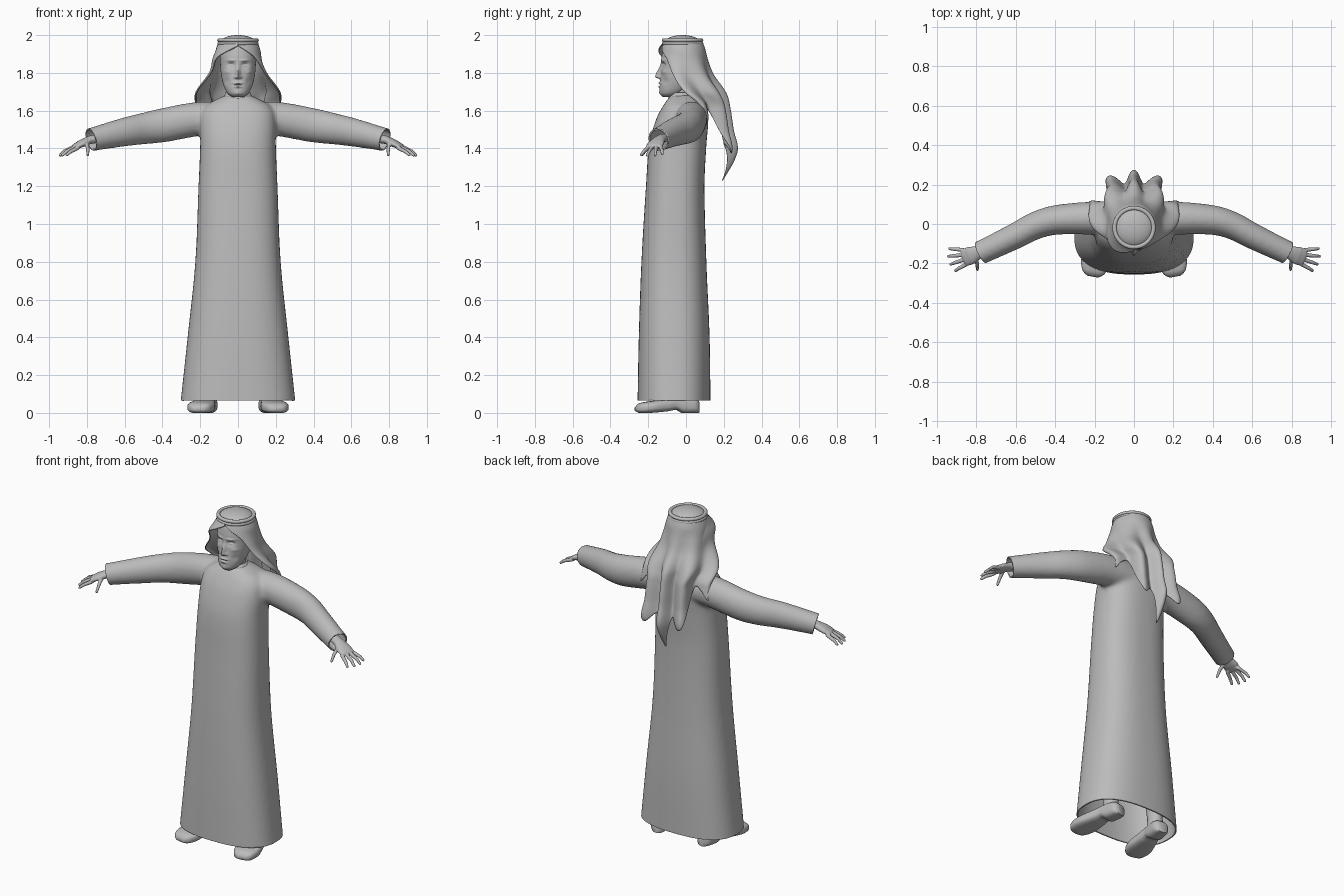
import bpy, bmesh, math
from mathutils import Vector, Matrix

if "Cube" in bpy.data.objects:
    bpy.data.objects.remove(bpy.data.objects["Cube"])

GREY = bpy.data.materials.new("plain grey")
GREY.use_nodes = True
GREY.diffuse_color = (0.5, 0.5, 0.5, 1)
GREY.node_tree.nodes["Principled BSDF"].inputs["Base Color"].default_value = (0.5, 0.5, 0.5, 1)


def curve(table, x):
    """Smooth interpolation of table rows (key, a, b, ...) at key x."""
    x = min(max(x, table[0][0]), table[-1][0])
    i = max(k for k in range(len(table) - 1) if table[k][0] <= x)
    p, q = table[i], table[i + 1]
    o, r = table[max(i - 1, 0)], table[min(i + 2, len(table) - 1)]
    h = q[0] - p[0]
    t = (x - p[0]) / h
    out = []
    for c in range(1, len(p)):
        m0 = (q[c] - o[c]) / (q[0] - o[0]) * h
        m1 = (r[c] - p[c]) / (r[0] - p[0]) * h
        out.append(p[c] + t * m0 + t * t * (3 * (q[c] - p[c]) - 2 * m0 - m1)
                   + t ** 3 * (2 * (p[c] - q[c]) + m0 + m1))
    return out


def span(a, b, n):
    return [a + (b - a) * i / (n - 1) for i in range(n)]


def ring(centre, u, v, n, power=2.0):
    """Superellipse cross-section with half axes u and v."""
    pts = []
    for i in range(n):
        a = 2 * math.pi * i / n
        c, s = math.cos(a), math.sin(a)
        pts.append(Vector(centre) + Vector(u) * math.copysign(abs(c) ** (2 / power), c)
                   + Vector(v) * math.copysign(abs(s) ** (2 / power), s))
    return pts


def loft(bm, rings, closed=True, caps=True):
    rows = [[bm.verts.new(p) for p in r] for r in rings]
    n = len(rows[0])
    for a, b in zip(rows, rows[1:]):
        for i in range(n if closed else n - 1):
            j = (i + 1) % n
            bm.faces.new((a[i], a[j], b[j], b[i]))
    if caps:
        bm.faces.new(rows[0])
        bm.faces.new(rows[-1])


def tube(bm, pts, side, n=16):
    """Rounded limb through points (x, y, z, half width, half height), mirrored by side."""
    pts = [(Vector((p[0] * side, p[1], p[2])), p[3], p[4]) for p in pts]
    rings = []
    for i, (c, w, h) in enumerate(pts):
        d = (pts[min(i + 1, len(pts) - 1)][0] - pts[max(i - 1, 0)][0]).normalized()
        across = d.cross(Vector((0, 0, 1))).normalized()
        up = across.cross(d)
        main = ring(c, across * w, up * h, n)
        tip = ring(c + d * h * (0.6 if i else -0.6), across * w * 0.6, up * h * 0.6, n)
        rings += [tip, main] if i == 0 else [main, tip] if i == len(pts) - 1 else [main]
    loft(bm, rings)


def finish(name, bm, angle=60):
    bmesh.ops.recalc_face_normals(bm, faces=bm.faces[:])
    me = bpy.data.meshes.new(name)
    bm.to_mesh(me)
    bm.free()
    me.materials.append(GREY)
    me.shade_smooth()
    me.set_sharp_from_angle(angle=math.radians(angle))
    ob = bpy.data.objects.new(name, me)
    bpy.context.scene.collection.objects.link(ob)
    return ob


def fuse(ob, voxel, passes):
    """Merge overlapping solids of an object into one smooth skin."""
    m = ob.modifiers.new("fuse", "REMESH")
    m.mode, m.voxel_size, m.use_smooth_shade = "VOXEL", voxel, True
    m = ob.modifiers.new("relax", "SMOOTH")
    m.factor, m.iterations = 0.5, passes


def thicken(ob, depth, offset=-1):
    m = ob.modifiers.new("cloth thickness", "SOLIDIFY")
    m.thickness, m.offset = depth, offset


def upright(table, z, n, power):
    """Horizontal section from rows (z, half width, front y, back y)."""
    w, f, b = curve(table, z)
    return ring((0, (f + b) / 2, z), (w, 0, 0), (0, (b - f) / 2, 0), n, power)


# Robe: body and sleeves fused, then cut open at hem and cuffs
BODY = [(0.03, 0.307, -0.257, 0.13), (0.4, 0.267, -0.25, 0.125), (0.8, 0.226, -0.236, 0.108),
        (1.2, 0.209, -0.212, 0.098), (1.42, 0.2, -0.195, 0.108), (1.55, 0.2, -0.16, 0.118),
        (1.62, 0.18, -0.125, 0.11), (1.66, 0.115, -0.098, 0.075), (1.685, 0.06, -0.075, 0.035)]
SLEEVE = [(0.05, 0.03, 1.555, 0.085, 0.085), (0.2, 0.03, 1.557, 0.084, 0.09),
          (0.4, 0.02, 1.522, 0.075, 0.09), (0.5, -0.008, 1.505, 0.07, 0.083),
          (0.6, -0.06, 1.487, 0.066, 0.076), (0.777, -0.145, 1.447, 0.06, 0.062),
          (0.83, -0.17, 1.434, 0.06, 0.062)]
bm = bmesh.new()
loft(bm, [upright(BODY, z, 64, 2.5) for z in span(0.03, 1.685, 60)])
for side in (1, -1):
    tube(bm, [[x] + curve(SLEEVE, x) for x in span(0.05, 0.83, 30)], side, 32)
robe = finish("robe", bm)
fuse(robe, 0.012, 6)
fused = bpy.data.meshes.new_from_object(robe.evaluated_get(bpy.context.evaluated_depsgraph_get()))
bpy.data.objects.remove(robe)
bm = bmesh.new()
bm.from_mesh(fused)
cuts = [((0, 0, 0.065), (0, 0, -1), lambda v: v.z < 0.3)]
for side in (1, -1):
    cuts.append(((0.777 * side, -0.145, 1.447), (side, -0.5, -0.3),
                 lambda v, side=side: v.x * side > 0.5))
for point, normal, near in cuts:
    faces = [f for f in bm.faces if near(f.calc_center_median())]
    edges = {e for f in faces for e in f.edges}
    verts = {v for f in faces for v in f.verts}
    bmesh.ops.bisect_plane(bm, geom=list(verts) + list(edges) + faces, plane_co=point,
                           plane_no=Vector(normal).normalized(), clear_outer=True)
thicken(finish("robe", bm), 0.008)

# Collar band
bm = bmesh.new()
loft(bm, [ring((0, -0.025, z), (w, 0, 0), (0, w * 0.9, 0), 40)
          for z, w in ((1.64, 0.08), (1.67, 0.074), (1.695, 0.068))], caps=False)
thicken(finish("collar", bm), 0.008)

# Neck
bm = bmesh.new()
loft(bm, [ring((0, y, z), (w, 0, 0), (0, w, 0), 32)
          for z, y, w in ((1.62, -0.02, 0.058), (1.7, -0.025, 0.056), (1.76, -0.03, 0.06))])
finish("neck", bm)

# Head, with the face shaped by soft dabs (x, z, width, rise, fall, height)
HEAD = [(1.672, 0.03, -0.122, -0.06), (1.69, 0.055, -0.136, -0.02), (1.73, 0.075, -0.139, 0.03),
        (1.78, 0.088, -0.135, 0.06), (1.84, 0.094, -0.131, 0.08), (1.9, 0.094, -0.127, 0.082),
        (1.95, 0.085, -0.108, 0.068), (1.985, 0.04, -0.05, 0.03)]
DABS = [(0.036, 1.842, 0.018, 0.012, 0.014, -0.015),   # eye sockets
        (0.036, 1.838, 0.011, 0.006, 0.006, 0.009),    # eyes
        (0.035, 1.866, 0.024, 0.007, 0.006, 0.006),    # brows
        (0, 1.778, 0.011, 0.05, 0.008, 0.028),         # nose
        (0.016, 1.776, 0.007, 0.01, 0.006, 0.008),     # nostrils
        (0, 1.745, 0.024, 0.007, 0.005, 0.008),        # upper lip
        (0, 1.736, 0.02, 0.003, 0.003, -0.006),        # mouth
        (0, 1.727, 0.018, 0.004, 0.006, 0.008),        # lower lip
        (0, 1.692, 0.02, 0.014, 0.01, 0.005),          # chin
        (0.06, 1.755, 0.016, 0.02, 0.02, -0.007),      # cheeks
        (0.06, 1.805, 0.016, 0.01, 0.012, 0.005)]      # cheekbones
bm = bmesh.new()
loft(bm, [upright(HEAD, z, 128, 2.2) for z in span(1.672, 1.985, 100)])
for v in bm.verts:
    if v.co.y < -0.03:
        x, z = abs(v.co.x), v.co.z
        for dx, dz, w, rise, fall, h in DABS:
            tall = rise if z > dz else fall
            v.co.y -= h * math.exp(-((x - dx) / w) ** 2 - ((z - dz) / tall) ** 2)
finish("head", bm)

# Headcloth: a draped sheet with folds that deepen towards a pointed hem
REACH = [(1.2, 0.19), (1.38, 0.285), (1.5, 0.265), (1.6, 0.25), (1.69, 0.228), (1.79, 0.16),
         (1.86, 0.132), (1.93, 0.113), (1.97, 0.098)]
WRAP = [(1.2, 65), (1.62, 68), (1.7, 88), (1.8, 112), (1.88, 135), (1.925, 165),
        (1.945, 180), (1.97, 180)]
rows = []
for t in span(0, 1, 60):
    row = []
    for u in span(-1, 1, 121):
        fold = math.cos(2 * math.pi * (u + 0.04 * math.sin(5 * u)) / 0.45)
        hem = 1.6 - 0.31 * max(0, 1 - abs(u) / 0.85) - 0.06 * fold
        z = 1.97 - (1.97 - hem) * t ** 1.2
        theta = math.radians(min(180, curve(WRAP, z)[0])) * u
        depth = 0.11 * min(1, max(0, (1.92 - z) / 0.25))
        r = curve(REACH, z)[0] * (1 - depth * (1 - fold))
        r += 0.03 * max(0, (-u - 0.6) / 0.4) * math.exp(-((z - 1.89) / 0.05) ** 2)
        row.append(Vector((r * math.sin(theta), -0.015 + r * math.cos(theta), z)))
    rows.append(row)
bm = bmesh.new()
loft(bm, rows, closed=False, caps=False)
thicken(finish("headcloth", bm), 0.005, 0)

# Crown of the headcloth
bm = bmesh.new()
bmesh.ops.create_uvsphere(bm, u_segments=40, v_segments=20, radius=1,
                          matrix=Matrix.Translation((0, -0.018, 1.955))
                          @ Matrix.Diagonal((0.1, 0.1, 0.045, 1)))
finish("headcloth_crown", bm)

# Double cord around the head
for name, z in (("lower_head_cord", 1.956), ("upper_head_cord", 1.973)):
    bm = bmesh.new()
    loops = []
    for k in range(48):
        a = 2 * math.pi * k / 48
        out = Vector((math.cos(a), math.sin(a), 0))
        loops.append(ring(out * 0.099 + Vector((0, -0.018, z)), out * 0.011, (0, 0, 0.01), 12))
    loft(bm, loops + [loops[0]], caps=False)
    bmesh.ops.remove_doubles(bm, verts=bm.verts[:], dist=0.0001)
    finish(name, bm)

# Hands, shoes and ankles, mirrored
PALM = [(0.73, -0.123, 1.455, 0.03, 0.024), (0.785, -0.143, 1.445, 0.032, 0.022),
        (0.83, -0.16, 1.425, 0.046, 0.02), (0.862, -0.172, 1.41, 0.044, 0.014)]
FINGERS = [((0.868, -0.132, 1.405), (0.915, -0.127, 1.388), (0.938, -0.125, 1.37)),
           ((0.872, -0.157, 1.407), (0.918, -0.162, 1.386), (0.943, -0.164, 1.363)),
           ((0.865, -0.182, 1.405), (0.908, -0.196, 1.384), (0.932, -0.205, 1.362)),
           ((0.85, -0.204, 1.402), (0.888, -0.225, 1.382), (0.908, -0.238, 1.364)),
           ((0.8, -0.175, 1.43), (0.796, -0.208, 1.4), (0.795, -0.232, 1.365))]
SHOE = [(-0.17, 0.028, 0.01, 0.03), (-0.15, 0.055, 0, 0.05), (-0.09, 0.073, 0, 0.062),
        (0, 0.06, 0.008, 0.075), (0.05, 0.05, 0.015, 0.085), (0.08, 0.05, 0, 0.088),
        (0.15, 0.046, 0, 0.08), (0.17, 0.03, 0, 0.06)]
for label, side in (("left", 1), ("right", -1)):
    bm = bmesh.new()
    tube(bm, PALM, side, 24)
    for finger in FINGERS:
        base = Vector(finger[0]).lerp(Vector(PALM[2][:3]), 0.35)
        sizes = (0.011, 0.011, 0.0095, 0.0075)
        tube(bm, [(*p, s, s) for p, s in zip((base, *finger), sizes)], side, 12)
    fuse(finish(label + "_hand", bm), 0.0035, 3)

    bm = bmesh.new()
    sections = []
    for y in span(-0.17, 0.17, 36):
        w, low, high = curve(SHOE, y)
        sections.append(ring((0, y, (low + high) / 2), (w, 0, 0), (0, 0, (high - low) / 2), 28, 3))
    loft(bm, sections)
    bm.transform(Matrix.Translation((0.18 * side, -0.1, 0))
                 @ Matrix.Rotation(math.radians(10 * side), 4, "Z"))
    finish(label + "_shoe", bm)

    bm = bmesh.new()
    loft(bm, [ring((0.16 * side, y, z), (w, 0, 0), (0, w * 1.15, 0), 24)
              for z, y, w in ((0.05, -0.01, 0.044), (0.12, -0.01, 0.04), (0.25, -0.015, 0.05))])
    finish(label + "_ankle", bm)
